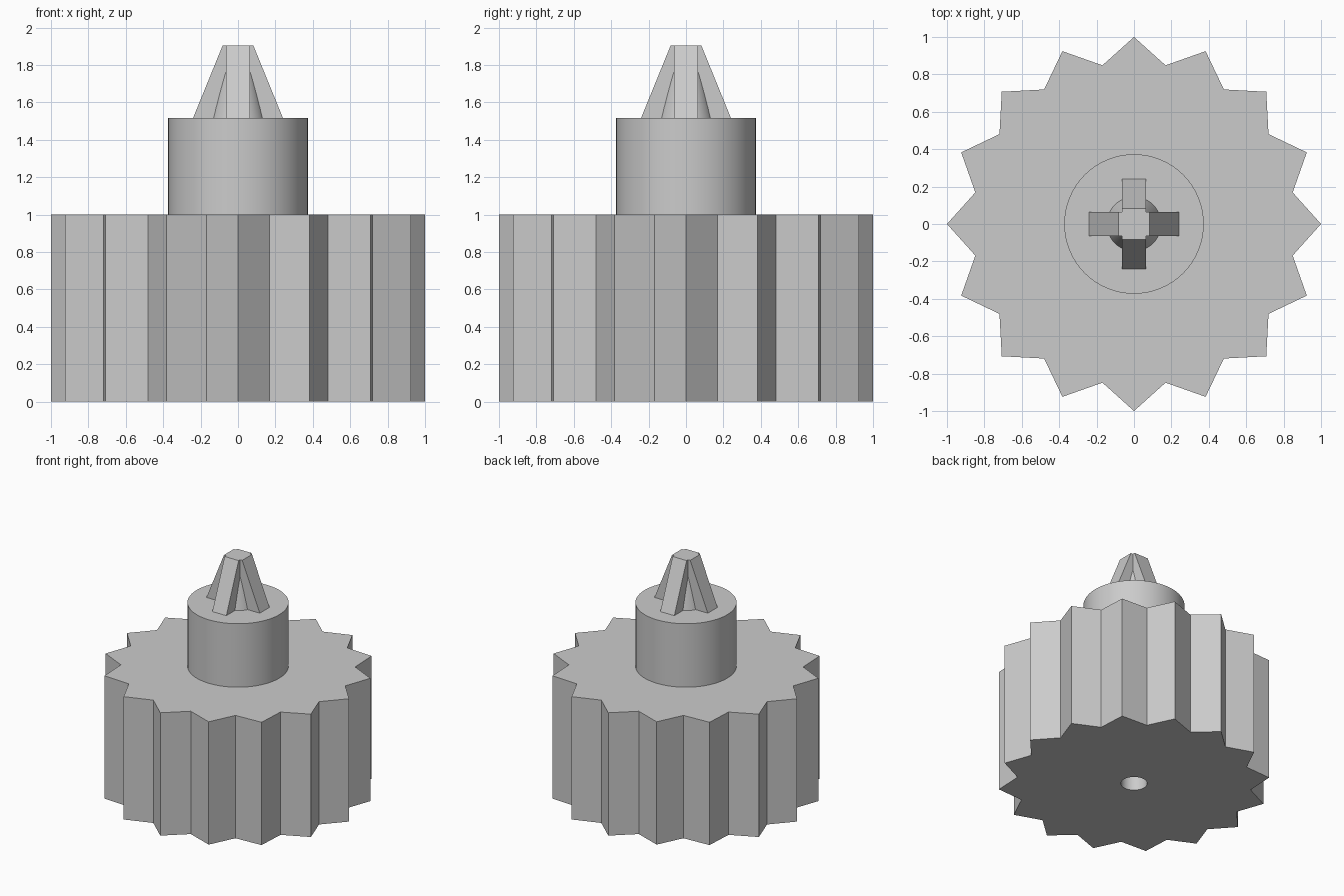
import bpy
from math import sin, cos, pi, radians

cube = bpy.data.objects.get("Cube")
if cube:
    bpy.data.objects.remove(cube)

grey = bpy.data.materials.new("light grey")
grey.use_nodes = True
color = (0.6, 0.6, 0.6, 1)
grey.diffuse_color = color
grey.node_tree.nodes["Principled BSDF"].inputs["Base Color"].default_value = color


def circle(r, n=64):
    return [(r * cos(2 * pi * i / n), r * sin(2 * pi * i / n)) for i in range(n)]


def star(outer, inner, points):
    step = pi / points
    return [((inner if i % 2 else outer) * cos(i * step),
             (inner if i % 2 else outer) * sin(i * step)) for i in range(2 * points)]


def cross(reach, half):
    # One arm end and its inner corner, turned through four quarters
    ring, arm = [], [(reach, -half), (reach, half), (half, half)]
    for _ in range(4):
        ring += arm
        arm = [(-y, x) for x, y in arm]
    return ring


def loft(name, low, z0, high, z1, smooth=False):
    n = len(low)
    verts = [(x, y, z0) for x, y in low] + [(x, y, z1) for x, y in high]
    faces = [(i, (i + 1) % n, n + (i + 1) % n, n + i) for i in range(n)]
    faces += [tuple(reversed(range(n))), tuple(range(n, 2 * n))]
    mesh = bpy.data.meshes.new(name)
    mesh.from_pydata(verts, [], faces)
    mesh.materials.append(grey)
    obj = bpy.data.objects.new(name, mesh)
    bpy.context.collection.objects.link(obj)
    if smooth:
        bpy.ops.object.select_all(action="DESELECT")
        obj.select_set(True)
        bpy.context.view_layer.objects.active = obj
        bpy.ops.object.shade_smooth_by_angle(angle=radians(30))
    return obj


# Toothed body with a blind shaft hole underneath
body = loft("toothed_body", star(1, 0.865, 16), 0, star(1, 0.865, 16), 1)
cutter = loft("shaft_hole_cutter", circle(0.097), -0.1, circle(0.097), 0.8, smooth=True)
cutter.hide_render = True
cutter.hide_viewport = True
cut = body.modifiers.new("shaft_hole", "BOOLEAN")
cut.operation = "DIFFERENCE"
cut.solver = "EXACT"
cut.object = cutter

# Round collar
loft("collar", circle(0.373), 1, circle(0.373), 1.517, smooth=True)

# Cross-shaped driver tip with a conical core
loft("driver_tip", cross(0.24, 0.063), 1.517, cross(0.082, 0.063), 1.905)
loft("tip_core", circle(0.145), 1.517, circle(0.06), 1.9, smooth=True)
